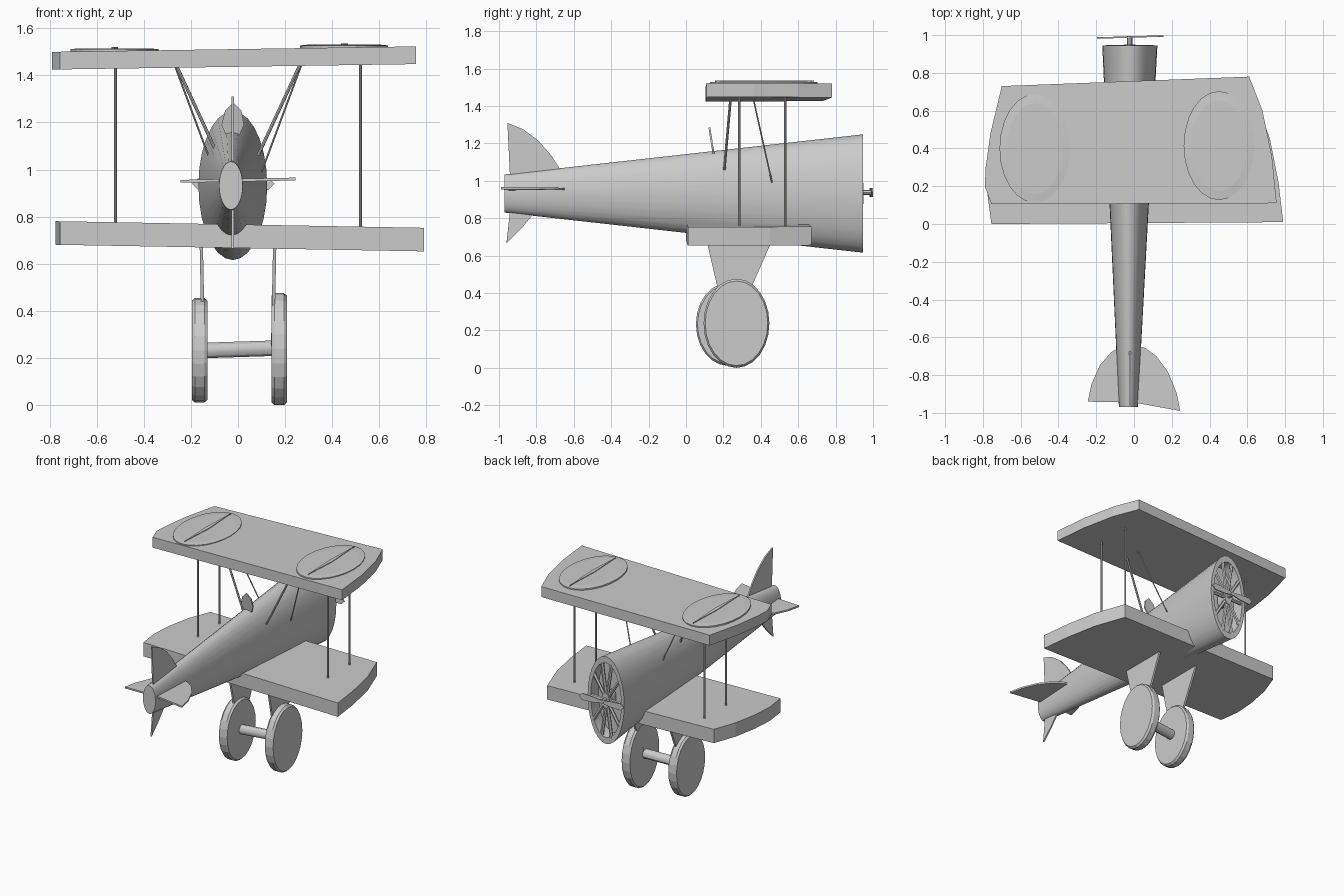
import bpy
import bmesh
import math
from mathutils import Vector

cube = bpy.data.objects.get("Cube")
if cube:
    bpy.data.objects.remove(cube, do_unlink=True)

grey = bpy.data.materials.new("plain grey")
grey.use_nodes = True
grey.diffuse_color = (0.6, 0.6, 0.6, 1)
grey.node_tree.nodes["Principled BSDF"].inputs["Base Color"].default_value = grey.diffuse_color


def finish(name, bm, smooth=False):
    bmesh.ops.recalc_face_normals(bm, faces=bm.faces)
    mesh = bpy.data.meshes.new(name)
    bm.to_mesh(mesh)
    bm.free()
    mesh.materials.append(grey)
    obj = bpy.data.objects.new(name, mesh)
    bpy.context.collection.objects.link(obj)
    if smooth:
        bpy.ops.object.select_all(action='DESELECT')
        obj.select_set(True)
        bpy.context.view_layer.objects.active = obj
        bpy.ops.object.shade_smooth_by_angle(angle=math.radians(30))
    return obj


def loft(name, rings, smooth=False):
    """Join closed rings of points in order and cap both ends."""
    bm = bmesh.new()
    loops = [[bm.verts.new(p) for p in ring] for ring in rings]
    for a, b in zip(loops, loops[1:]):
        n = len(a)
        for i in range(n):
            j = (i + 1) % n
            bm.faces.new((a[i], a[j], b[j], b[i]))
    bm.faces.new(loops[0])
    bm.faces.new(loops[-1])
    return finish(name, bm, smooth)


def plate(name, points, offset):
    """Extrude a flat outline by an offset, centred on the outline."""
    half = Vector(offset) / 2
    return loft(name, [[Vector(p) - half for p in points],
                       [Vector(p) + half for p in points]])


def ellipse(centre, u, v, n=24):
    c, u, v = Vector(centre), Vector(u), Vector(v)
    return [c + u * math.cos(math.tau * i / n) + v * math.sin(math.tau * i / n)
            for i in range(n)]


def rod(name, start, end, radius, n=8):
    a, b = Vector(start), Vector(end)
    side = (b - a).orthogonal().normalized() * radius
    up = (b - a).normalized().cross(side)
    return loft(name, [ellipse(a, side, up, n), ellipse(b, side, up, n)], True)


# Fuselage: tapering elliptical tube with a recessed nose opening
def section(x, y, rx, rz):
    return ellipse((x, y, 0.932), (rx, 0, 0), (0, 0, rz), 28)


loft("fuselage", [section(-0.03, -0.97, 0.05, 0.102),
                  section(-0.022, 0.945, 0.146, 0.316),
                  section(-0.022, 0.945, 0.122, 0.27),
                  section(-0.022, 0.86, 0.12, 0.266)], True)

# Engine spokes and hub inside the nose
for i, rim in enumerate(ellipse((-0.022, 0.935, 0.932), (0.126, 0, 0), (0, 0, 0.28), 10)):
    rod(f"engine_spoke_{i + 1}", (-0.022, 0.935, 0.932), rim, 0.012, 6)
loft("engine_hub", [ellipse((-0.022, y, 0.932), (0.03, 0, 0), (0, 0, 0.055), 16)
                    for y in (0.87, 0.95)], True)

# Propeller
rod("propeller_shaft", (-0.022, 0.9, 0.938), (-0.022, 0.995, 0.938), 0.014)
for side, name in ((-1, "right"), (1, "left")):
    blade = [(0, -0.008), (0.06, -0.022), (0.15, -0.026), (0.175, 0),
             (0.15, 0.022), (0.06, 0.016), (0, 0.008)]
    plate(f"propeller_blade_{name}",
          [(-0.02 + side * x, 0.99 + side * x * 0.03, 0.94 + z) for x, z in blade], (0, 0.008, 0))


# Wings: slightly tilted slabs with curved tips
def wing(name, outline, height, slope, thickness):
    plate(name, [(x, y, height + slope * x) for x, y in outline], (0, 0, thickness))


wing("upper_wing", [(-0.755, 0.105), (-0.79, 0.2), (-0.785, 0.3), (-0.76, 0.48),
                    (-0.7, 0.73), (0.61, 0.78), (0.68, 0.6), (0.73, 0.36), (0.755, 0.11)],
     1.474, 0.015, 0.075)
wing("lower_wing", [(-0.755, 0), (-0.775, 0.15), (-0.765, 0.3), (-0.73, 0.48),
                    (-0.67, 0.64), (0.64, 0.67), (0.72, 0.45), (0.765, 0.22), (0.79, 0.01)],
     0.717, -0.018, 0.1)

# Oval markings with a thin raised ridge on the upper wing
for name, x, y, top in (("right", -0.525, 0.4, 1.501), ("left", 0.45, 0.415, 1.517)):
    loft(f"{name}_wing_oval", [ellipse((x, y, top), (0.187, 0, 0), (0, 0.288, 0)),
                               ellipse((x, y, top + 0.01), (0.187, 0, 0), (0, 0.288, 0)),
                               ellipse((x, y, top + 0.014), (0.15, 0, 0), (0, 0.24, 0))])
    plate(f"{name}_oval_ridge", [(x, y - 0.26, top + 0.014), (x + 0.016, y, top + 0.014),
                                 (x, y + 0.27, top + 0.014), (x - 0.012, y, top + 0.014)],
          (0, 0, 0.01))

# Struts between the wings and down to the fuselage
for side, name in ((-1, "right"), (1, "left")):
    for place, y in (("rear", 0.285), ("front", 0.53)):
        rod(f"{place}_{name}_wing_strut", (side * 0.52, y, 0.72), (side * 0.52, y, 1.46), 0.006)
    rod(f"rear_{name}_body_strut", (side * 0.27, 0.24, 1.46), (side * 0.085, 0.205, 1.06), 0.007)
    rod(f"front_{name}_body_strut", (side * 0.275, 0.355, 1.46), (side * 0.1, 0.46, 0.99), 0.004)

# Windscreen
plate("windscreen", [(-0.045, 0.15, 1.13), (-0.07, 0.14, 1.19), (-0.055, 0.13, 1.25),
                     (-0.02, 0.125, 1.285), (0.015, 0.13, 1.25), (0.025, 0.14, 1.19),
                     (0, 0.15, 1.13)], (0, 0.01, 0))

# Tail surfaces
fin = [(-0.955, 1.31), (-0.87, 1.275), (-0.79, 1.215), (-0.72, 1.135), (-0.665, 1.05),
       (-0.94, 1.0)]
plate("upper_fin", [(-0.022, y, z) for y, z in fin], (0.01, 0, 0))
keel = [(-0.96, 0.665), (-0.88, 0.745), (-0.81, 0.83), (-0.94, 0.85)]
plate("lower_fin", [(-0.022, y, z) for y, z in keel], (0.01, 0, 0))
tailplane = [(0, -0.945), (0.245, -0.965), (0.225, -0.87), (0.18, -0.765), (0.12, -0.69),
             (0.06, -0.65), (0, -0.64)]
for side, name in ((-1, "right"), (1, "left")):
    plate(f"{name}_tailplane",
          [(side * x, y - side * x * 0.1, 0.955 + side * x * 0.02) for x, y in tailplane],
          (0, 0, 0.012))

# Landing gear
for name, x, y, z, ry, rz in (("right", -0.163, 0.225, 0.233, 0.172, 0.222),
                              ("left", 0.175, 0.27, 0.238, 0.176, 0.238)):
    loft(f"{name}_wheel", [ellipse((x + d, y, z), (0, r * ry, 0), (0, 0, r * rz))
                           for d, r in ((-0.033, 0.95), (-0.02, 1), (0.02, 1), (0.033, 0.95))])
    inner = math.copysign(0.147, x)
    plate(f"{name}_wheel_leg", [(inner * 1.06, 0.11, 0.68), (inner * 1.06, 0.46, 0.68),
                                (inner, 0.27, 0.25), (inner, 0.21, 0.25)], (0.014, 0, 0))
rod("axle", (-0.15, 0.23, 0.232), (0.16, 0.26, 0.242), 0.034, 12)
